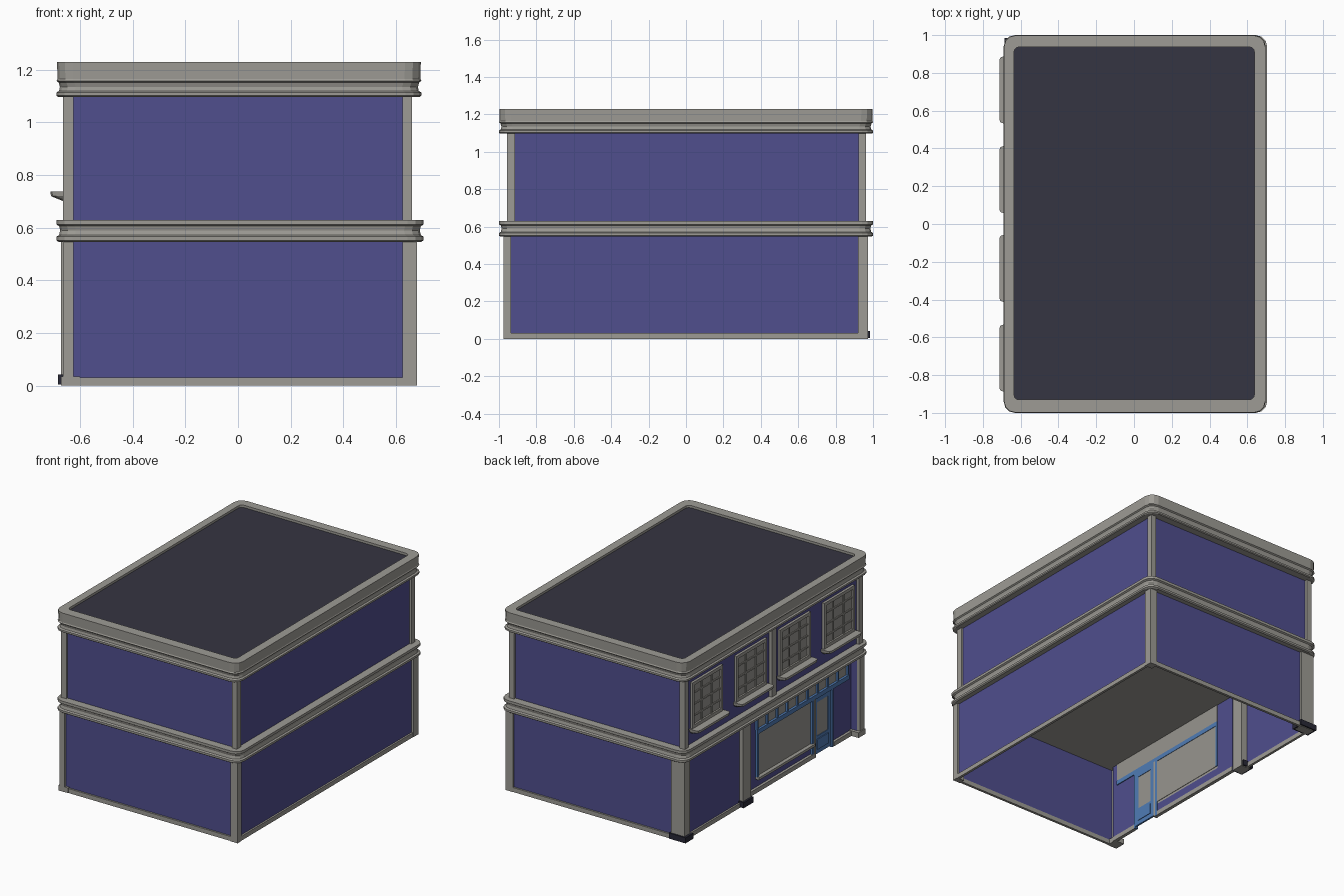
import bpy, bmesh, math
from mathutils import Vector


def material(name, col):
    m = bpy.data.materials.new(name)
    m.diffuse_color = (*col, 1)
    return m


TRIM = material("stone_trim", (0.34, 0.33, 0.30))
WALL = material("indigo_wall", (0.079, 0.077, 0.27))
ROOF = material("dark_roof", (0.036, 0.035, 0.054))
BLUE = material("shopfront_blue", (0.08, 0.20, 0.46))
GLASS = material("grey_glass", (0.31, 0.30, 0.275))
BASE = material("black_base", (0.022, 0.022, 0.038))


def finish(name, bm, mat):
    me = bpy.data.meshes.new(name)
    bm.to_mesh(me)
    bm.free()
    me.materials.append(mat)
    ob = bpy.data.objects.new(name, me)
    bpy.context.collection.objects.link(ob)
    return ob


def boxes(name, mat, items):
    """One object from boxes given as (x0, x1, y0, y1, z0, z1)."""
    bm = bmesh.new()
    for x0, x1, y0, y1, z0, z1 in items:
        vs = bmesh.ops.create_cube(bm, size=1)["verts"]
        for v in vs:
            v.co = Vector(((x0 + x1) / 2 + v.co.x * (x1 - x0),
                           (y0 + y1) / 2 + v.co.y * (y1 - y0),
                           (z0 + z1) / 2 + v.co.z * (z1 - z0)))
    return finish(name, bm, mat)


def planes(name, mat, items):
    """Vertical sheets from (xa, ya, xb, yb, z0, z1), facing outward."""
    bm = bmesh.new()
    for xa, ya, xb, yb, z0, z1 in items:
        f = bm.faces.new([bm.verts.new(p) for p in
                          ((xa, ya, z0), (xb, yb, z0), (xb, yb, z1), (xa, ya, z1))])
        f.normal_update()
        if f.normal.dot(f.calc_center_median() * Vector((1, 1, 0))) < 0:
            f.normal_flip()
    return finish(name, bm, mat)


def loft(name, mat, rings, caps=(True, True)):
    bm = bmesh.new()
    vr = [[bm.verts.new(p) for p in r] for r in rings]
    for a, b in zip(vr, vr[1:]):
        n = len(a)
        for i in range(n):
            bm.faces.new((a[i], a[(i + 1) % n], b[(i + 1) % n], b[i]))
    if caps[0]:
        bm.faces.new(vr[0][::-1])
    if caps[1]:
        bm.faces.new(vr[-1])
    return finish(name, bm, mat)


def rounded(x0, x1, y0, y1, r, z, seg=3):
    pts = []
    for k, (cx, cy) in enumerate(((x1 - r, y1 - r), (x0 + r, y1 - r),
                                  (x0 + r, y0 + r), (x1 - r, y0 + r))):
        for i in range(seg + 1):
            a = math.pi / 2 * (k + i / seg)
            pts.append((cx + r * math.cos(a), cy + r * math.sin(a), z))
    return pts


def band(d, z, x1=0.705):
    """Outline of a moulding, drawn in by d from its widest line."""
    return rounded(-0.69 + d, x1 - d, -1 + d, 1 - d, 0.06, z)


# Walls: open-bottomed shell, the shop bay is left free on the -x side
FX, SX = -0.645, -0.60
planes("upper_walls", WALL, [
    (-0.645, -0.945, 0.65, -0.945, 0.62, 1.11), (0.65, -0.945, 0.65, 0.945, 0.62, 1.11),
    (0.65, 0.945, -0.645, 0.945, 0.62, 1.11), (FX, 0.945, FX, -0.945, 0.62, 1.11)])
planes("lower_walls", WALL, [
    (-0.645, -0.96, 0.665, -0.96, 0, 0.55), (0.665, -0.96, 0.665, 0.96, 0, 0.55),
    (0.665, 0.96, -0.645, 0.96, 0, 0.55), (FX, 0.96, FX, 0.30, 0, 0.55),
    (FX, 0.26, SX, 0.26, 0, 0.55), (SX, 0.26, SX, 0.11, 0, 0.55),
    (SX, 0.11, SX, -0.50, 0, 0.09), (SX, -0.71, SX, -0.92, 0, 0.41),
    (SX, -0.88, SX, -0.92, 0.41, 0.55), (SX, -0.92, FX, -0.92, 0, 0.55)])

# Mouldings: storey band, cornice and parapet
loft("storey_band", TRIM, [band(d, z) for d, z in (
    (0.008, 0.546), (0.0, 0.552), (0.0, 0.566), (0.010, 0.572), (0.014, 0.590),
    (0.010, 0.606), (0.0, 0.612), (0.0, 0.630))])
loft("cornice_parapet", TRIM, [band(d, z, 0.697) for d, z in (
    (0.006, 1.097), (0.0, 1.102), (0.0, 1.114), (0.010, 1.120), (0.013, 1.135),
    (0.008, 1.152), (0.0, 1.158), (0.004, 1.166), (0.002, 1.230))]
    + [rounded(-0.635, 0.637, -0.93, 0.937, 0.025, z) for z in (1.230, 1.212)],
    caps=(True, False))
loft("roof_deck", ROOF, [rounded(-0.635, 0.637, -0.93, 0.937, 0.025, z)
                         for z in (1.208, 1.214)])

# Corner pillars and facade pilasters
boxes("upper_pillars", TRIM, [
    (0.625, 0.662, -0.958, -0.915, 0.62, 1.11), (0.625, 0.662, 0.922, 0.962, 0.62, 1.11),
    (-0.665, -0.625, -0.958, -0.915, 0.62, 1.11), (-0.665, -0.625, 0.922, 0.962, 0.62, 1.11),
    (-0.665, -0.635, -0.025, 0.025, 0.62, 1.11)])
boxes("lower_pillars", TRIM, [
    (0.625, 0.68, -0.976, -0.935, 0, 0.56), (0.625, 0.68, 0.92, 0.974, 0, 0.56),
    (-0.665, -0.625, -0.976, -0.925, 0, 0.56), (-0.67, -0.57, 0.915, 0.974, 0, 0.56),
    (-0.672, -0.60, 0.262, 0.345, 0, 0.56)])
boxes("pillar_bases", BASE, [
    (-0.685, -0.56, 0.90, 0.984, 0.004, 0.042), (-0.685, -0.61, 0.25, 0.357, 0.004, 0.042)])

# Bottom skirting
boxes("skirting", TRIM, [
    (-0.65, 0.65, -0.972, -0.955, 0, 0.03), (-0.65, 0.65, 0.955, 0.972, 0, 0.03),
    (0.66, 0.677, -0.95, 0.95, 0, 0.03), (-0.657, -0.64, 0.34, 0.93, 0, 0.03),
    (-0.618, -0.595, -0.50, 0.26, 0, 0.03), (-0.618, -0.595, -0.92, -0.71, 0, 0.03)])

# Upper windows: glass, frame, glazing bars and tapered sill
Z0, Z1 = 0.737, 1.05
for n, yc in enumerate((0.71, 0.235, -0.235, -0.71)):
    a, b = yc - 0.165, yc + 0.165
    boxes(f"window_glass_{n}", GLASS, [(-0.650, -0.643, a, b, Z0, Z1)])
    bars = [(-0.662, -0.643, a, a + 0.022, Z0, Z1), (-0.662, -0.643, b - 0.022, b, Z0, Z1),
            (-0.662, -0.643, a + 0.022, b - 0.022, Z1 - 0.022, Z1),
            (-0.662, -0.643, a + 0.022, b - 0.022, Z0, Z0 + 0.022)]
    for i in (1, 2):
        y = a + 0.33 * i / 3
        bars.append((-0.656, -0.645, y - 0.005, y + 0.005, Z0, Z1))
    for i in (1, 2, 3):
        z = Z0 + (Z1 - Z0) * i / 4
        bars.append((-0.656, -0.645, a, b, z - 0.005, z + 0.005))
    boxes(f"window_frame_{n}", TRIM, bars)
    loft(f"window_sill_{n}", TRIM, [
        rounded(-d, -0.62, yc - w, yc + w, 0.02, z, 2)
        for d, w, z in ((0.667, 0.16, 0.702), (0.711, 0.175, 0.720), (0.713, 0.177, 0.737))])

# Shopfront: display window, transom row and door
boxes("shop_glass", GLASS, [(SX - 0.002, SX + 0.003, -0.49, 0.10, 0.10, 0.40),
                            (SX - 0.002, SX + 0.003, -0.88, 0.11, 0.42, 0.55)])
frame = [(SX - 0.018, SX + 0.006, -0.88, 0.11, 0.395, 0.425),
         (SX - 0.016, SX + 0.006, 0.095, 0.11, 0.10, 0.40),
         (SX - 0.016, SX + 0.006, -0.50, -0.482, 0.0, 0.40),
         (SX - 0.016, SX + 0.006, -0.71, -0.694, 0.0, 0.40)]
for i in range(10):
    y = 0.104 - i * 0.978 / 9
    frame.append((SX - 0.014, SX, y - 0.007, y + 0.007, 0.42, 0.55))
boxes("shop_frame", BLUE, frame)
boxes("shop_window_sill", TRIM, [(SX - 0.028, SX, -0.50, 0.11, 0.085, 0.102)])
boxes("door_post", TRIM, [(SX - 0.02, SX + 0.008, -0.515, -0.50, 0, 0.40)])

# Door with glazed upper panel and raised lower panel
boxes("door", BLUE, [(SX - 0.006, SX + 0.006, -0.694, -0.515, 0.01, 0.13),
                     (SX - 0.006, SX + 0.006, -0.694, -0.665, 0.13, 0.40),
                     (SX - 0.006, SX + 0.006, -0.544, -0.515, 0.13, 0.40),
                     (SX - 0.006, SX + 0.006, -0.665, -0.544, 0.36, 0.40),
                     (SX - 0.012, SX + 0.010, -0.665, -0.544, 0.04, 0.11)])
boxes("door_glass", GLASS, [(SX - 0.002, SX + 0.003, -0.665, -0.544, 0.13, 0.36)])
boxes("corner_pilaster_foot", TRIM, [(-0.672, -0.60, -0.975, -0.90, 0, 0.035)])
